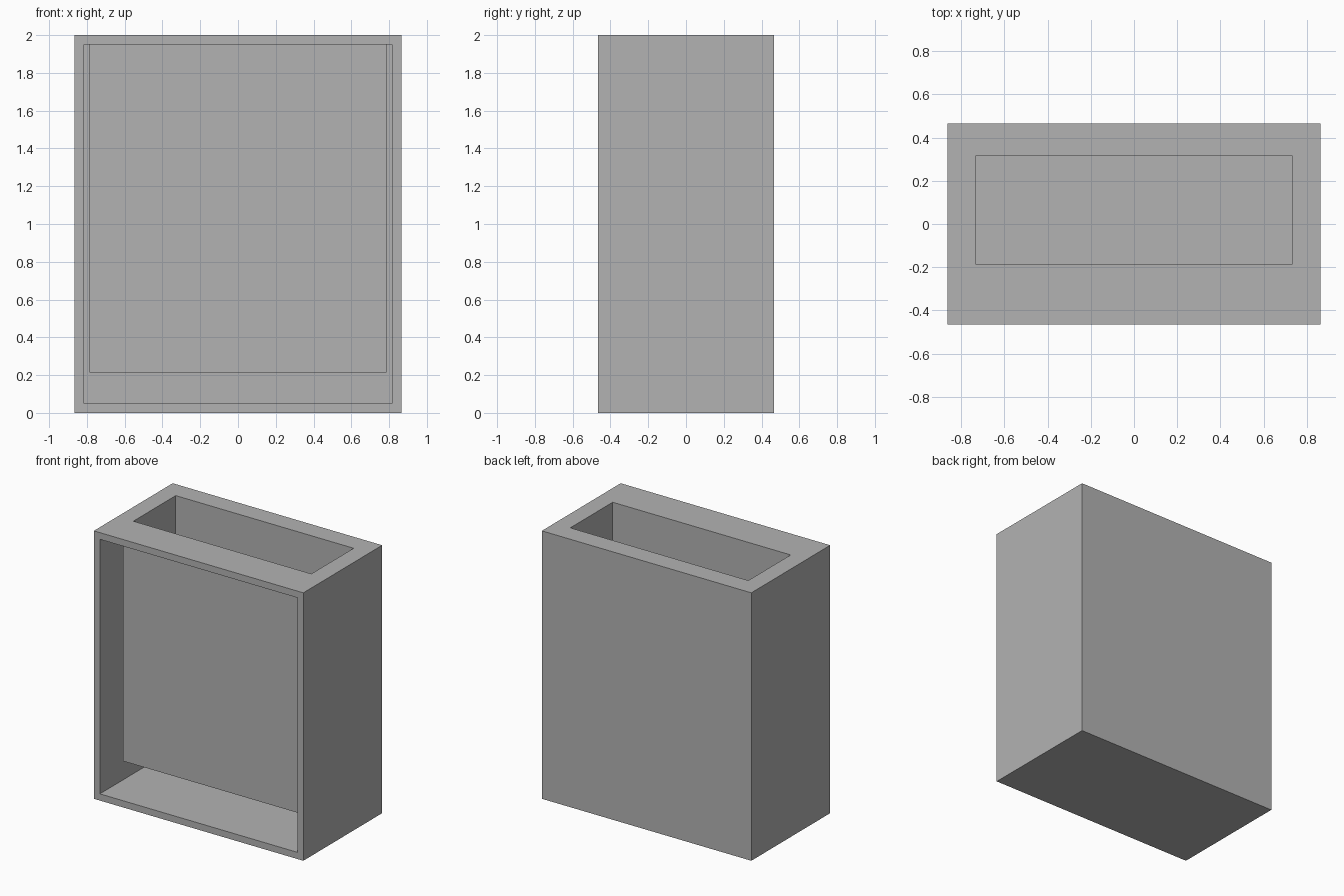
import bpy

default_cube = bpy.data.objects.get("Cube")
if default_cube:
    bpy.data.objects.remove(default_cube, do_unlink=True)

# Single grey material
grey = bpy.data.materials.new("plain grey")
grey.use_nodes = True
colour = (0.45, 0.45, 0.45, 1)
grey.diffuse_color = colour
bsdf = next(n for n in grey.node_tree.nodes if n.type == 'BSDF_PRINCIPLED')
bsdf.inputs["Base Color"].default_value = colour


def box(name, x, y, z):
    """Box of half width x, spanning the (low, high) pairs y and z."""
    bpy.ops.mesh.primitive_cube_add(size=1)
    ob = bpy.context.object
    ob.name = name
    for v in ob.data.vertices:
        v.co = (x * 2 * v.co.x,
                y[0] if v.co.y < 0 else y[1],
                z[0] if v.co.z < 0 else z[1])
    ob.data.materials.append(grey)
    return ob


def combine(target, tool, operation):
    """Apply a boolean and remove the helper."""
    mod = target.modifiers.new(operation.lower(), 'BOOLEAN')
    mod.operation = operation
    mod.solver = 'EXACT'
    mod.object = tool
    bpy.context.view_layer.objects.active = target
    bpy.ops.object.modifier_apply(modifier=mod.name)
    bpy.data.objects.remove(tool, do_unlink=True)


height = 2.0
wall = 0.05
half_width, half_depth = 0.865, 0.465

# Outer case, hollow and open at the front
case = box("case_with_inner_bin", half_width, (-half_depth, half_depth), (0, height))
cavity = box("front_cavity", half_width - wall,
             (-half_depth - wall, half_depth - wall), (wall, height - wall))
combine(case, cavity, 'DIFFERENCE')

# Inner bin hanging from the case top, set back from the opening
bin_x, bin_y, bin_z = 0.785, (-0.235, 0.365), 0.215
inner_bin = box("inner_bin", bin_x, bin_y, (bin_z, height - wall / 2))
combine(case, inner_bin, 'UNION')

# Hollow of the bin, open through the top
hollow = box("bin_hollow", bin_x - wall,
             (bin_y[0] + wall, bin_y[1] - wall), (bin_z + wall, height + wall))
combine(case, hollow, 'DIFFERENCE')
